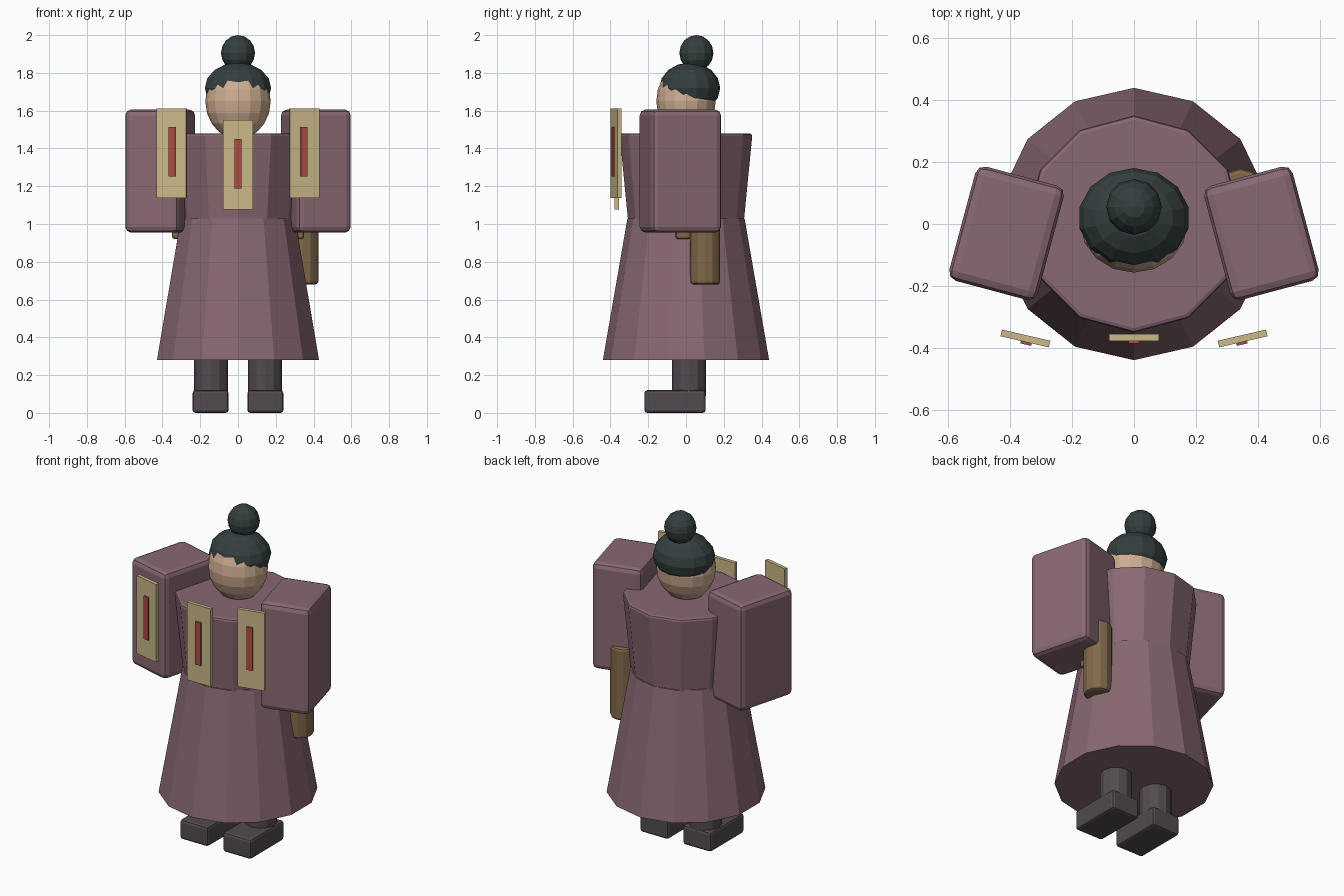
import bpy
from math import radians

if "Cube" in bpy.data.objects:
    bpy.data.objects.remove(bpy.data.objects["Cube"])


def mat(name, r, g, b):
    m = bpy.data.materials.new(name)
    m.diffuse_color = (r, g, b, 1)
    m.use_nodes = True
    m.node_tree.nodes["Principled BSDF"].inputs["Base Color"].default_value = m.diffuse_color
    return m


ROBE = mat("plum_cloth", 0.25, 0.14, 0.17)
SKIN = mat("skin", 0.62, 0.42, 0.29)
HAIR = mat("dark_hair", 0.035, 0.05, 0.05)
BOOT = mat("dark_leather", 0.085, 0.07, 0.08)
WOOD = mat("brown_wood", 0.22, 0.14, 0.07)
PAPER = mat("paper", 0.60, 0.48, 0.25)
INK = mat("red_ink", 0.42, 0.07, 0.05)


def finish(name, material, bevel=0, segments=2):
    ob = bpy.context.object
    ob.name = name
    ob.data.materials.append(material)
    if bevel:
        bpy.ops.object.transform_apply(location=False, rotation=False, scale=True)
        b = ob.modifiers.new("soft_edges", "BEVEL")
        b.width, b.segments = bevel, segments
        b.limit_method = "ANGLE"
        b.angle_limit = radians(40)
    return ob


def box(name, loc, size, material, bevel=0, turn=0):
    bpy.ops.mesh.primitive_cube_add(size=1, location=loc, rotation=(0, 0, radians(turn)))
    bpy.context.object.scale = size
    return finish(name, material, bevel)


def cone(name, loc, r1, r2, z1, z2, sides, material, bevel=0):
    bpy.ops.mesh.primitive_cone_add(vertices=sides, radius1=r1, radius2=r2, depth=z2 - z1,
                                    location=(loc[0], loc[1], (z1 + z2) / 2))
    return finish(name, material, bevel)


def ball(name, loc, radii, sides, rings, material):
    bpy.ops.mesh.primitive_uv_sphere_add(segments=sides, ring_count=rings, radius=1, location=loc)
    bpy.context.object.scale = radii
    return finish(name, material)


# Robe: flared skirt and slightly widening torso
cone("robe_skirt", (0, 0), 0.44, 0.31, 0.28, 1.03, 14, ROBE)
cone("robe_torso", (0, 0), 0.305, 0.352, 1.0, 1.48, 12, ROBE, 0.015)

# Head, hair cap and top knot
ball("head", (0, 0, 1.65), (0.173, 0.157, 0.20), 16, 10, SKIN)
ball("hair_cap", (0, 0.02, 1.72), (0.18, 0.161, 0.135), 14, 8, HAIR)
ball("hair_bun", (0, 0.055, 1.905), (0.09, 0.09, 0.095), 12, 8, HAIR)

# Paired parts
for side, s in (("left", -1), ("right", 1)):
    box(side + "_sleeve", (s * 0.412, -0.03, 1.28), (0.296, 0.382, 0.65), ROBE, 0.03, s * 15)
    cone(side + "_leg", (s * 0.143, 0.015), 0.09, 0.09, 0.08, 0.42, 12, BOOT, 0.01)
    box(side + "_foot", (s * 0.145, -0.058, 0.065), (0.19, 0.325, 0.12), BOOT, 0.015).location.z = 0.06


# Paper charms with a red stripe, hovering in front
def charm(name, x, y, z, turn, stripe_z):
    box(name + "_paper", (x, y, z), (0.16, 0.022, 0.475), PAPER, 0, turn)
    box(name + "_stripe", (x - turn * 0.0002, y - 0.014, stripe_z), (0.036, 0.012, 0.262), INK, 0, turn)


charm("centre_charm", 0, -0.367, 1.313, 0, 1.32)
charm("left_charm", -0.351, -0.37, 1.375, -13, 1.383)
charm("right_charm", 0.351, -0.37, 1.375, 13, 1.383)

# Scroll tube hung on the hip, and its rod through the waist
cone("scroll_tube", (0.345, 0.10), 0.08, 0.08, 0.68, 1.12, 12, WOOD, 0.015)
box("waist_rod", (0, -0.015, 0.965), (0.70, 0.08, 0.09), WOOD, 0.015)
